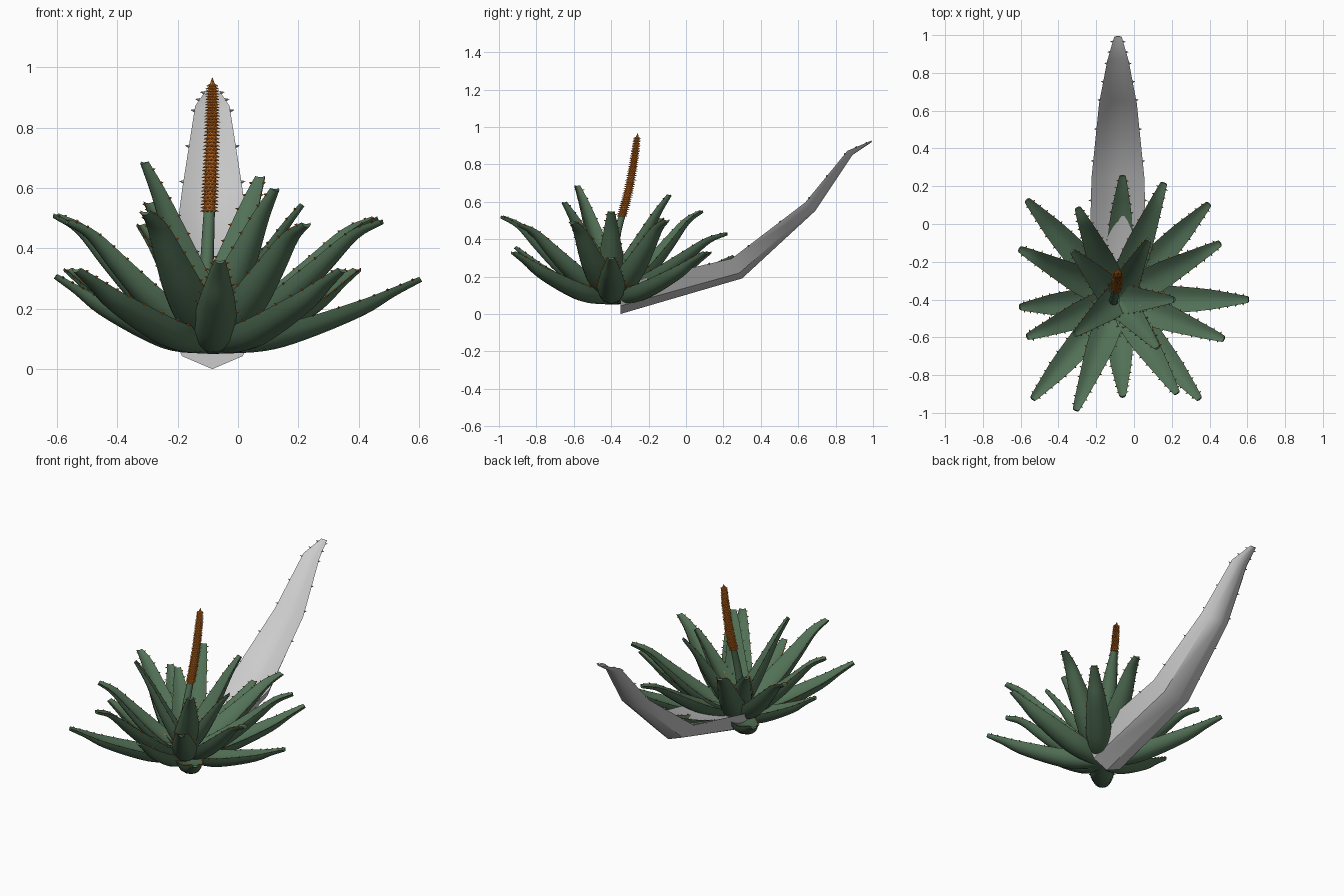
import bpy, bmesh, math
from mathutils import Vector, Matrix

if "Cube" in bpy.data.objects:
    bpy.data.objects.remove(bpy.data.objects["Cube"])

def material(name, col):
    m = bpy.data.materials.new(name)
    m.diffuse_color = (*col, 1)
    m.use_nodes = True
    m.node_tree.nodes["Principled BSDF"].inputs["Base Color"].default_value = m.diffuse_color
    return m

GREEN = material("leaf green", (0.085, 0.165, 0.095))
ORANGE = material("flower orange", (0.65, 0.17, 0.015))
CX, CY = -0.085, -0.40

def finish(bm, name, mat, angle=40):
    bmesh.ops.recalc_face_normals(bm, faces=bm.faces)
    me = bpy.data.meshes.new(name)
    bm.to_mesh(me)
    bm.free()
    ob = bpy.data.objects.new(name, me)
    bpy.context.collection.objects.link(ob)
    if mat:
        me.materials.append(mat)
    bpy.ops.object.select_all(action='DESELECT')
    ob.select_set(True)
    bpy.context.view_layer.objects.active = ob
    bpy.ops.object.shade_smooth_by_angle(angle=math.radians(angle))
    return ob

def smooth_path(pts, n):
    # Catmull-Rom through tuples
    P = [Vector(p) for p in pts]
    P = [2 * P[0] - P[1]] + P + [2 * P[-1] - P[-2]]
    out = []
    for i in range(1, len(P) - 2):
        a, b, c, d = P[i - 1:i + 3]
        for k in range(n):
            t = k / n
            out.append(0.5 * (2 * b + (c - a) * t + (2 * a - 5 * b + 4 * c - d) * t * t
                              + (3 * b - a - 3 * c + d) * t ** 3))
    return out + [P[-2]]

def spike(bm, pos, direction, r, length, sides=4):
    q = direction.to_track_quat('Z', 'Y').to_matrix().to_4x4()
    m = Matrix.Translation(pos + direction.normalized() * length * 0.4) @ q
    bmesh.ops.create_cone(bm, cap_ends=True, segments=sides, radius1=r, radius2=0,
                          depth=length, matrix=m)

# leaf cross-sections: keel at the bottom, channel on top, margins at u = +-1
COARSE = [(0, 0), (.65, .27), (1, 1), (.5, .74), (0, .64), (-.5, .74), (-1, 1), (-.65, .27)]
FINE = [(0, 0), (.35, .06), (.66, .25), (.88, .58), (1, 1), (.6, .8), (.3, .68), (0, .64),
        (-.3, .68), (-.6, .8), (-1, 1), (-.88, .58), (-.66, .25), (-.35, .06)]

def leaf(name, origin, ang, pts, section, mat, teeth, n_teeth, tooth):
    # pts: (distance out, height, half width, thickness) along the keel
    out = Vector((math.cos(ang), math.sin(ang), 0))
    side = Vector((-out.y, out.x, 0))
    up = Vector((0, 0, 1))
    bm = bmesh.new()
    rings, margins = [], []
    for i, (r, z, w, t) in enumerate(pts):
        a, b = pts[max(i - 1, 0)], pts[min(i + 1, len(pts) - 1)]
        tan = Vector((b[0] - a[0], b[1] - a[1])).normalized()
        nrm = up if i == 0 else up * tan.x - out * tan.y
        c = Vector(origin) + out * r + up * z
        co = [c + side * u * w + nrm * v * t for u, v in section]
        rings.append([bm.verts.new(p) for p in co])
        margins.append([(c + side * s * w + nrm * t, side * s) for s in (1, -1)])
    m = len(section)
    for a, b in zip(rings, rings[1:]):
        for k in range(m):
            bm.faces.new((a[k], a[(k + 1) % m], b[(k + 1) % m], b[k]))
    bm.faces.new(rings[0])
    bm.faces.new(rings[-1])
    finish(bm, name, mat)
    for k in range(n_teeth):
        f = (0.2 + 0.75 * k / (n_teeth - 1)) * (len(pts) - 1)
        i = min(int(f), len(pts) - 2)
        for (p, d), (q, _) in zip(margins[i], margins[i + 1]):
            spike(teeth, p.lerp(q, f - i), d + up * 0.2, tooth * 0.4, tooth)

# large low-poly grey leaf reaching to the back
teeth = bmesh.new()
big = [(0, 0, .155, .16), (.65, .19, .14, .12), (1.04, .55, .10, .07),
       (1.24, .85, .057, .035), (1.345, .92, .02, .008)]
leaf("large_grey_leaf", (CX, -.35, 0), math.pi / 2, big, COARSE, None, teeth, 8, .016)
finish(teeth, "large_grey_leaf_teeth", None)

# rosette: three rings of leaves, given by tip positions
WIDTH = [(.05, .05), (.074, .075), (.072, .07), (.055, .052), (.036, .03), (.018, .018)]
RINGS = [
    ("outer", [(0, .05), (.25, .06), (.45, .10), (.72, .18), (.87, .245), (1, .295)],
     [(.61, -.40, .30), (.40, .11, .33), (-.06, .26, .31), (-.57, .13, .33), (-.61, -.44, .31),
      (-.54, -.93, .33), (-.06, -.92, .36), (.35, -.93, .33)]),
    ("middle", [(0, .08), (.25, .11), (.48, .21), (.68, .33), (.85, .44), (1, .49)],
     [(.46, -.10, .50), (.16, .22, .43), (-.30, .09, .55), (-.61, -.13, .51), (-.57, -.60, .49),
      (-.31, -.99, .52), (.23, -.90, .48), (.48, -.61, .49)]),
    ("inner", [(.04, .11), (.22, .15), (.42, .25), (.62, .38), (.81, .51), (1, .61)],
     [(.22, -.40, .55), (.08, -.08, .64), (-.33, -.14, .48), (-.32, -.59, .69), (.13, -.66, .60)]),
]
teeth = bmesh.new()
for ring, prof, tips in RINGS:
    for j, (x, y, z) in enumerate(tips):
        dx, dy = x - CX, y - CY
        R = math.hypot(dx, dy)
        z0, z1 = prof[0][1], prof[-1][1]
        ctrl = [(f * R, z0 + (h - z0) * (z - .01 - z0) / (z1 - z0), *wt)
                for (f, h), wt in zip(prof, WIDTH)]
        leaf(f"{ring}_leaf_{j + 1}", (CX, CY, 0), math.atan2(dy, dx),
             smooth_path(ctrl, 4), FINE, GREEN, teeth, 10, .012)
finish(teeth, "leaf_teeth", ORANGE)

def tube(name, pts, mat, sides=14):
    bm = bmesh.new()
    rings = []
    for x, y, z, r in pts:
        rings.append([bm.verts.new((x + r * math.cos(a), y + r * math.sin(a), z))
                      for a in (2 * math.pi * k / sides for k in range(sides))])
    for a, b in zip(rings, rings[1:]):
        for k in range(sides):
            bm.faces.new((a[k], a[(k + 1) % sides], b[(k + 1) % sides], b[k]))
    bm.faces.new(rings[0])
    bm.faces.new(rings[-1])
    return finish(bm, name, mat)

# flower stalk and its spike core
tube("flower_stalk", smooth_path([(-.11, -.41, .09, .026), (-.107, -.40, .25, .024),
     (-.10, -.37, .42, .021), (-.094, -.335, .55, .018)], 5), GREEN)
core = smooth_path([(-.095, -.342, .525, .019), (-.09, -.305, .67, .018),
                    (-.086, -.278, .82, .015), (-.085, -.262, .94, .010)], 13)
tube("flower_spike", core, ORANGE)

# small florets in staggered rings
bm = bmesh.new()
for i, (x, y, z, r) in enumerate(core):
    for k in range(10):
        a = 2 * math.pi * (k + 0.5 * (i % 2)) / 10
        d = Vector((math.cos(a), math.sin(a), -.15))
        spike(bm, Vector((x + d.x * r, y + d.y * r, z)), d, .0055, .014, 5)
spike(bm, Vector((-.085, -.261, .938)), Vector((0, .1, 1)), .012, .034, 8)
finish(bm, "florets", ORANGE)
